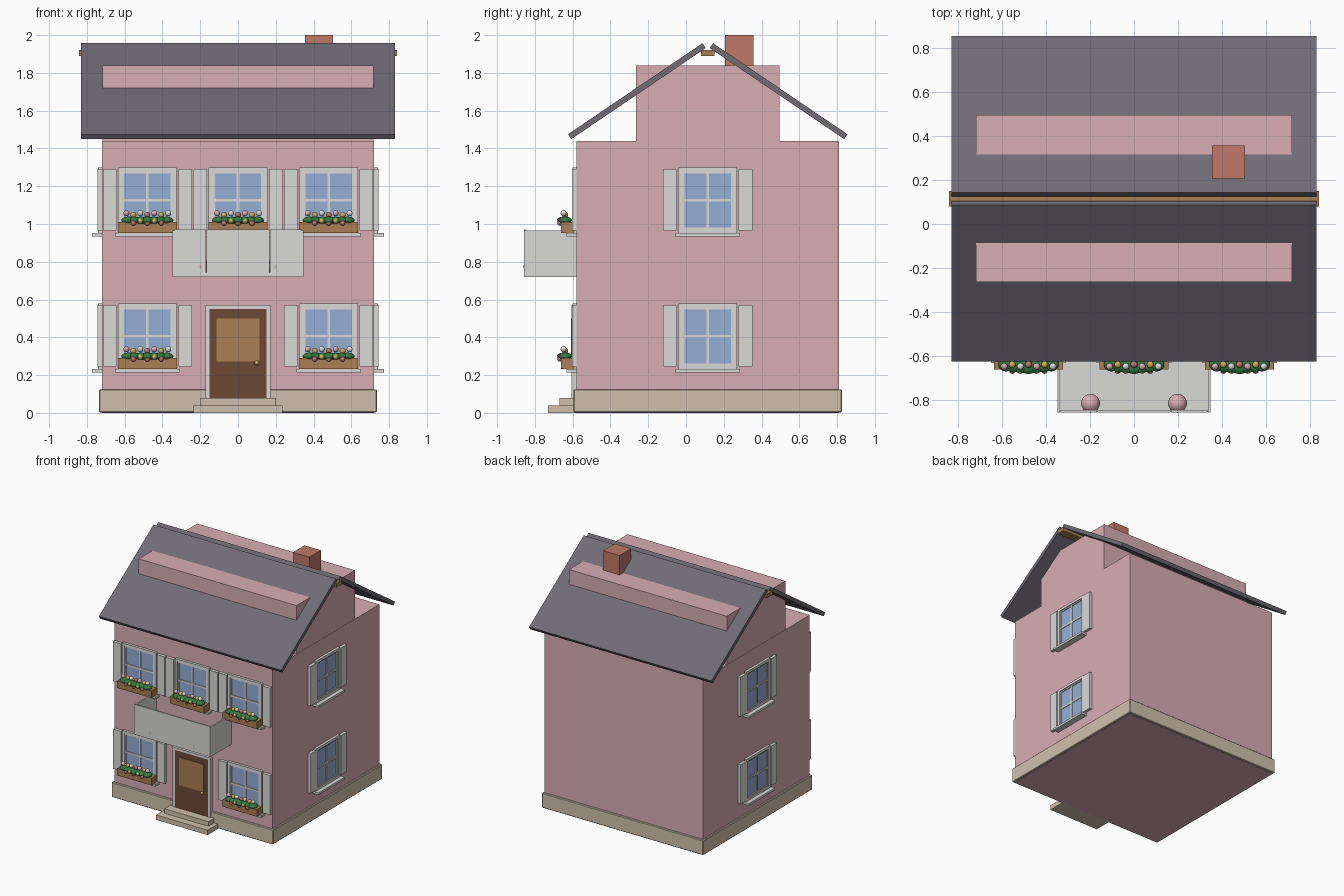
import bpy, bmesh
from math import radians
from mathutils import Matrix, Vector

cube = bpy.data.objects.get("Cube")
if cube:
    bpy.data.objects.remove(cube, do_unlink=True)


def material(name, *rgb):
    m = bpy.data.materials.new(name)
    m.use_nodes = True
    m.diffuse_color = (*rgb, 1)
    m.node_tree.nodes["Principled BSDF"].inputs["Base Color"].default_value = (*rgb, 1)
    return m


PINK = material("pink_plaster", 0.69, 0.42, 0.46)
ROOF = material("slate_grey", 0.165, 0.15, 0.175)
STONE = material("beige_stone", 0.64, 0.53, 0.42)
WHITE = material("white_paint", 0.70, 0.70, 0.69)
GLASS = material("blue_glass", 0.30, 0.42, 0.66)
WOOD = material("tan_wood", 0.40, 0.21, 0.09)
DOOR = material("brown_wood", 0.155, 0.065, 0.035)
BRICK = material("brick_red", 0.52, 0.19, 0.14)
LEAF = material("leaf_green", 0.04, 0.20, 0.055)
YELLOW = material("yellow", 0.68, 0.44, 0.08)


def finish(name, bm, mats, matrix=Matrix()):
    bmesh.ops.recalc_face_normals(bm, faces=bm.faces)
    me = bpy.data.meshes.new(name)
    bm.to_mesh(me)
    bm.free()
    for m in mats:
        me.materials.append(m)
    ob = bpy.data.objects.new(name, me)
    ob.matrix_world = matrix
    bpy.context.collection.objects.link(ob)
    return ob


def boxes(name, mat, spans, matrix=Matrix()):
    """One object of boxes, each span being (x0, x1, y0, y1, z0, z1)."""
    bm = bmesh.new()
    for x0, x1, y0, y1, z0, z1 in spans:
        size = Matrix.Diagonal((x1 - x0, y1 - y0, z1 - z0, 1))
        mid = Matrix.Translation(((x0 + x1) / 2, (y0 + y1) / 2, (z0 + z1) / 2))
        bmesh.ops.create_cube(bm, size=1, matrix=mid @ size)
    return finish(name, bm, [mat], matrix)


def balls(name, mats, items, matrix=Matrix()):
    """One smooth object of ellipsoids, each item being (centre, radii, material index)."""
    bm = bmesh.new()
    for centre, radii, index in items:
        made = bmesh.ops.create_uvsphere(bm, u_segments=14, v_segments=9, radius=1,
                                         matrix=Matrix.Translation(centre) @ Matrix.Diagonal((*radii, 1)))
        for f in {f for v in made["verts"] for f in v.link_faces}:
            f.material_index = index
            f.smooth = True
    return finish(name, bm, mats, matrix)


def ring(w, z0, z1, t, depth):
    """Four bars round an opening of outer half width w."""
    return [(-w, -w + t, -depth, 0, z0, z1), (w - t, w, -depth, 0, z0, z1),
            (-w + t, w - t, -depth, 0, z1 - t, z1), (-w + t, w - t, -depth, 0, z0, z0 + t)]


def window(label, matrix):
    """Window with sill and shutters; local -y points out of the wall, z = 0 is the sill."""
    boxes(label + "_glass", GLASS, [(-0.14, 0.14, -0.006, 0, 0.02, 0.35)], matrix)
    boxes(label + "_frame", WHITE, ring(0.155, 0.015, 0.365, 0.022, 0.02)
          + ring(0.135, 0.035, 0.345, 0.012, 0.013), matrix)
    boxes(label + "_glazing_bars", WHITE, [(-0.007, 0.007, -0.012, 0, 0.03, 0.35),
                                           (-0.13, 0.13, -0.012, 0, 0.183, 0.197)], matrix)
    boxes(label + "_sill", WHITE, [(-0.17, 0.17, -0.052, 0, 0, 0.018)], matrix)
    boxes(label + "_shutters", WHITE, [(s * 0.2 - 0.036, s * 0.2 + 0.036, -0.024, 0, 0.03, 0.355)
                                       for s in (-1, 1)], matrix)


def flower_box(label, matrix):
    boxes(label + "_planter", WOOD, [(-0.156, 0.156, -0.082, -0.01, 0.018, 0.076)], matrix)
    leaves, flowers = [], []
    for i in range(-3, 4):
        bulge = 0.012 * (1 - abs(i) / 3)
        leaves.append(((i * 0.034, -0.058 - bulge, 0.084), (0.037, 0.034, 0.02), 0))
        flowers.append(((i * 0.037, -0.06 - 0.008 * (i % 2), 0.113 + 0.009 * (i % 2)),
                        (0.016, 0.016, 0.016), (i * 3) % 4))
    for i in range(-2, 3):
        flowers.append(((i * 0.037, -0.088, 0.07 + 0.012 * (i % 2)),
                        (0.014, 0.014, 0.014), 2 if i % 2 else 0))
    balls(label + "_foliage", [LEAF], leaves, matrix)
    balls(label + "_flowers", [BRICK, WHITE, YELLOW, PINK], flowers, matrix)


MID_Y = 0.115       # ridge line and centre of the house depth
FRONT = -0.58       # front wall plane

# Body
boxes("house_walls", PINK, [(-0.72, 0.72, FRONT, 0.81, 0, 1.44)])
boxes("attic_walls", PINK, [(-0.718, 0.718, -0.265, 0.495, 1.44, 1.84)])
plinth = boxes("stone_plinth", STONE, [(-0.735, 0.735, FRONT - 0.015, 0.825, 0.002, 0.125)])
bevel = plinth.modifiers.new("soft_edge", "BEVEL")
bevel.width, bevel.segments = 0.005, 1

# Roof slabs, mirrored about the ridge line
outer, ridge = Vector((0.74, 1.475)), Vector((0.028, 1.957))
inward = Vector((-0.56, -0.828)) * 0.031
for name, side in (("front_roof", -1), ("back_roof", 1)):
    bm = bmesh.new()
    corners = (outer, ridge, ridge + inward, outer + inward)
    face = bm.faces.new([bm.verts.new((-0.83, MID_Y + side * p.x, p.y)) for p in corners])
    out = bmesh.ops.extrude_face_region(bm, geom=[face])
    bmesh.ops.translate(bm, vec=(1.66, 0, 0),
                        verts=[v for v in out["geom"] if isinstance(v, bmesh.types.BMVert)])
    finish(name, bm, [ROOF])
boxes("ridge_beam", WOOD, [(-0.842, 0.842, MID_Y - 0.036, MID_Y + 0.036, 1.89, 1.922)])
boxes("chimney", BRICK, [(0.354, 0.504, 0.207, 0.357, 1.7, 2.0)])

# Windows on the front and on both sides
for floor, z in (("lower", 0.215), ("upper", 0.935)):
    for place, x in (("right", -0.48), ("middle", 0), ("left", 0.48)):
        if floor == "lower" and x == 0:
            continue
        spot = Matrix.Translation((x, FRONT, z))
        window(f"{floor}_front_{place}_window", spot)
        flower_box(f"{floor}_front_{place}_box", spot)
    for place, s in (("left", 1), ("right", -1)):
        spot = Matrix.Translation((s * 0.72, MID_Y, z)) @ Matrix.Rotation(radians(90 * s), 4, "Z")
        window(f"{floor}_{place}_side_window", spot)

# Door and steps
entry = Matrix.Translation((0, FRONT, 0))
boxes("door", DOOR, [(-0.15, 0.15, -0.022, 0, 0.07, 0.55)], entry)
boxes("door_panel", WOOD, [(-0.113, 0.113, -0.028, -0.02, 0.272, 0.5)], entry)
boxes("door_frame", WHITE, [(-0.173, -0.15, -0.026, 0, 0.08, 0.57), (0.15, 0.173, -0.026, 0, 0.08, 0.57),
                            (-0.15, 0.15, -0.026, 0, 0.55, 0.57)], entry)
balls("door_knob", [YELLOW], [((0.1, -0.032, 0.265), (0.012, 0.012, 0.012), 0)], entry)
boxes("upper_step", STONE, [(-0.2, 0.2, -0.09, 0, 0.04, 0.078)], entry)
boxes("lower_step", STONE, [(-0.235, 0.235, -0.15, 0, 0, 0.04)], entry)

# Balcony: floor, side panels and a front of four panels
LIP = -0.858
boxes("balcony_floor", WHITE, [(-0.34, 0.34, LIP + 0.004, FRONT, 0.72, 0.742)])
boxes("balcony_sides", WHITE, [(-0.348, -0.336, LIP, FRONT, 0.72, 0.965),
                               (0.336, 0.348, LIP, FRONT, 0.72, 0.965)])
boxes("balcony_front", WHITE, [(-0.336 + i * 0.168 + 0.001, -0.168 + i * 0.168 - 0.001,
                                LIP, LIP + 0.012, 0.724, 0.97) for i in range(4)])
balls("balcony_balls", [PINK], [((s * 0.198, -0.816, 0.775), (0.044, 0.044, 0.044), 0) for s in (-1, 1)])
